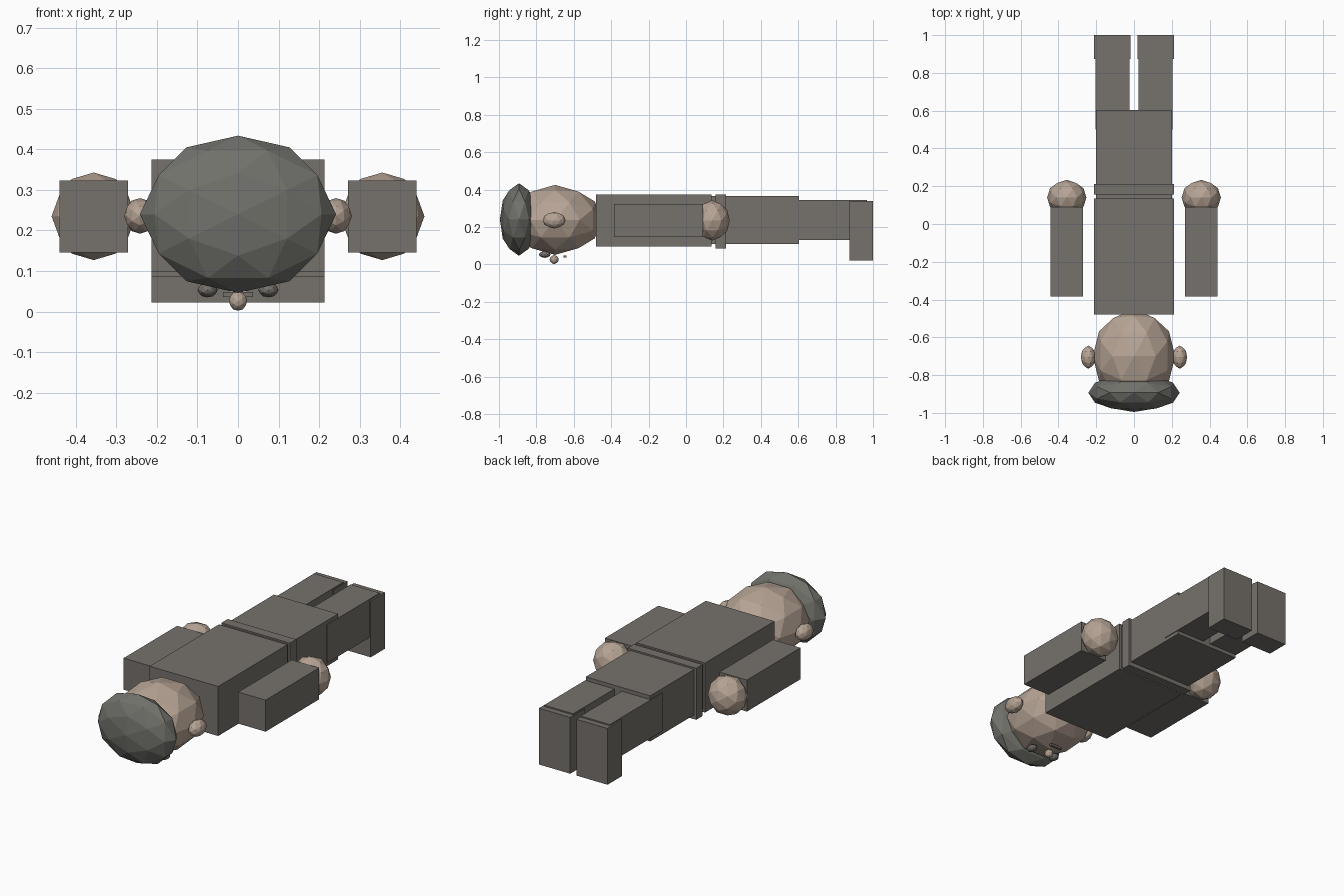
import bpy, bmesh, math
from mathutils import Matrix, Vector

cube = bpy.data.objects.get("Cube")
if cube:
    bpy.data.objects.remove(cube, do_unlink=True)


def material(name, rgb):
    m = bpy.data.materials.new(name)
    m.use_nodes = True
    m.diffuse_color = (*rgb, 1)
    m.node_tree.nodes["Principled BSDF"].inputs["Base Color"].default_value = (*rgb, 1)
    return m


skin = material("skin", (0.47, 0.37, 0.30))
cloth = material("grey cloth", (0.18, 0.165, 0.15))
hair_grey = material("hair grey", (0.165, 0.165, 0.148))


def finish(name, bm, mat):
    mesh = bpy.data.meshes.new(name)
    bm.to_mesh(mesh)
    bm.free()
    mesh.materials.append(mat)
    obj = bpy.data.objects.new(name, mesh)
    bpy.context.collection.objects.link(obj)
    return obj


def box(name, x, y, z, mat):
    """Box between the given (low, high) ranges."""
    bm = bmesh.new()
    bmesh.ops.create_cube(bm, size=1)
    size = Vector([b - a for a, b in (x, y, z)])
    centre = Vector([(a + b) / 2 for a, b in (x, y, z)])
    for v in bm.verts:
        v.co = centre + v.co * size
    return finish(name, bm, mat)


def ball(name, centre, radii, mat):
    """Faceted ball with an edge midpoint on every axis."""
    bm = bmesh.new()
    bmesh.ops.create_icosphere(bm, subdivisions=2, radius=1)
    turn = Matrix.Rotation(-math.atan(2) / 2, 3, "Y")
    for v in bm.verts:
        v.co = Vector(centre) + (turn @ v.co) * Vector(radii)
    return finish(name, bm, mat)


# Head and face, looking down
ball("head", (0, -0.7, 0.238), (0.218, 0.25, 0.187), skin)
ball("hair", (0, -0.893, 0.24), (0.242, 0.102, 0.194), hair_grey)
ball("nose", (0, -0.705, 0.026), (0.023, 0.024, 0.024), skin)
box("mouth", (-0.037, 0.037), (-0.655, -0.64), (0.036, 0.048), cloth)

# Trunk
box("torso", (-0.213, 0.213), (-0.48, 0.135), (0.097, 0.375), cloth)
box("belt", (-0.213, 0.213), (0.157, 0.213), (0.086, 0.375), cloth)
box("hips", (-0.2, 0.2), (0.1, 0.603), (0.11, 0.366), cloth)

# Paired parts
for side, s in (("left", 1), ("right", -1)):
    def span(a, b):
        return tuple(sorted((s * a, s * b)))

    ball(side + "_ear", (s * 0.242, -0.705, 0.236), (0.039, 0.061, 0.044), skin)
    ball(side + "_eye", (s * 0.075, -0.755, 0.053), (0.025, 0.031, 0.018), cloth)
    ball(side + "_hand", (s * 0.356, 0.14, 0.235), (0.104, 0.094, 0.108), skin)
    box(side + "_arm", span(0.271, 0.441), (-0.385, 0.09), (0.146, 0.323), cloth)
    box(side + "_leg", span(0.023, 0.204), (0.5, 0.967), (0.13, 0.345), cloth)
    box(side + "_foot", span(0.019, 0.213), (0.873, 1.0), (0.022, 0.338), cloth)
